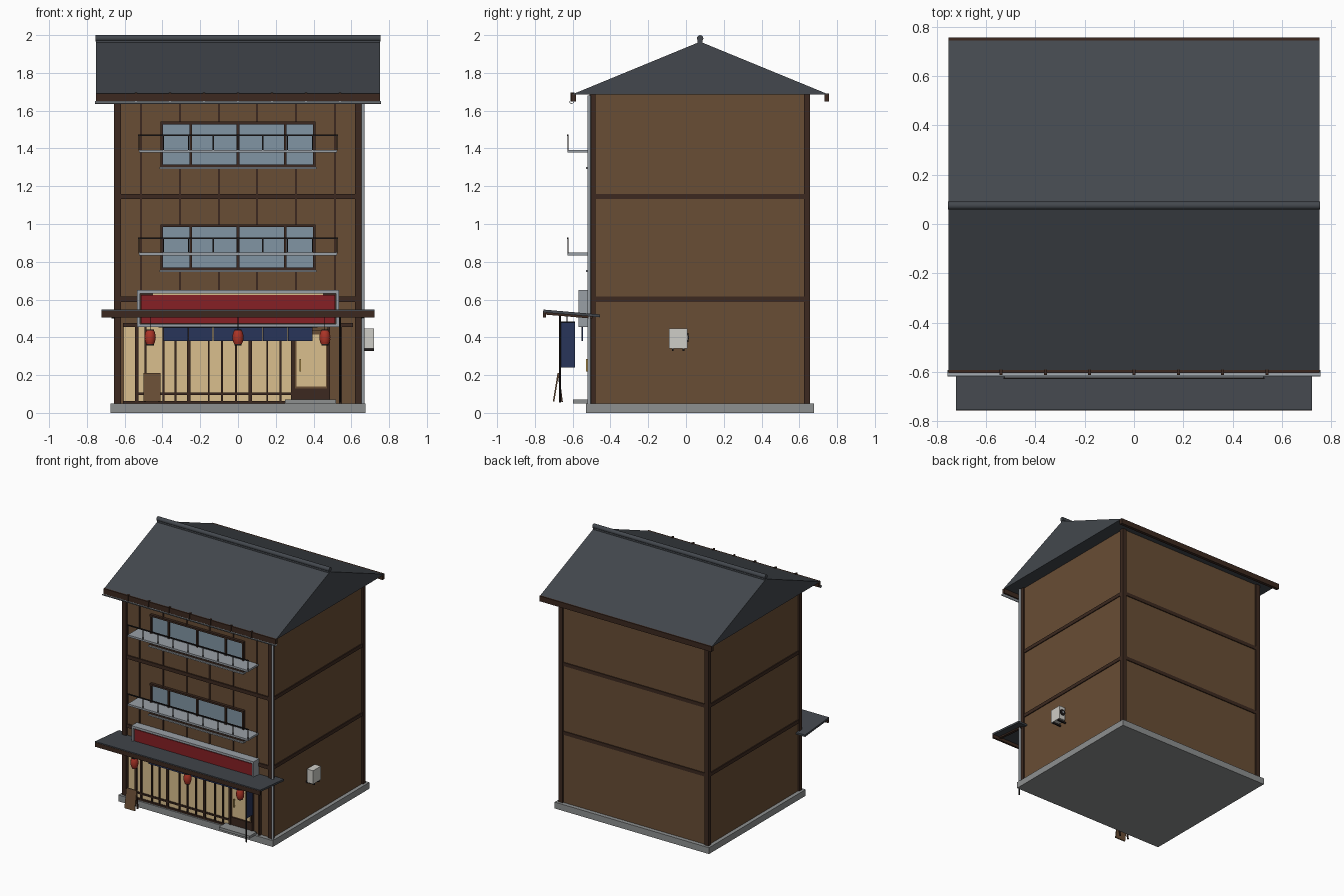
import bpy, bmesh, math
from mathutils import Vector, Matrix

if "Cube" in bpy.data.objects:
    bpy.data.objects.remove(bpy.data.objects["Cube"])

def mat(name, r, g, b):
    m = bpy.data.materials.new(name)
    m.diffuse_color = (r, g, b, 1)
    m.use_nodes = True
    m.node_tree.nodes["Principled BSDF"].inputs["Base Color"].default_value = m.diffuse_color
    return m

WALL = mat("wall_wood", .14, .075, .035)
DARK = mat("dark_wood", .045, .022, .014)
ROOF = mat("roof_slate", .056, .064, .075)
STONE = mat("stone", .27, .28, .28)
METAL = mat("metal", .32, .35, .38)
BLACK = mat("black_iron", .015, .012, .012)
GLASS = mat("window_glass", .22, .30, .37)
CREAM = mat("warm_paper", .70, .52, .27)
RED = mat("sign_red", .24, .014, .018)
LAMP = mat("lantern_red", .42, .035, .02)
NAVY = mat("navy_cloth", .022, .035, .10)
WHITE = mat("off_white", .62, .61, .57)
BRASS = mat("brass", .6, .38, .1)

def finish(name, bm, m, smooth=False):
    bmesh.ops.recalc_face_normals(bm, faces=bm.faces)
    me = bpy.data.meshes.new(name)
    bm.to_mesh(me)
    bm.free()
    me.materials.append(m)
    ob = bpy.data.objects.new(name, me)
    bpy.context.collection.objects.link(ob)
    if smooth:
        bpy.ops.object.select_all(action='DESELECT')
        ob.select_set(True)
        bpy.context.view_layer.objects.active = ob
        bpy.ops.object.shade_smooth_by_angle(angle=math.radians(40))
    return ob

def boxes(name, m, *bounds):
    """One object from boxes given as x0, x1, y0, y1, z0, z1."""
    bm = bmesh.new()
    for a, b, c, d, e, f in bounds:
        M = Matrix.Translation(((a + b) / 2, (c + d) / 2, (e + f) / 2)) @ Matrix.Diagonal((b - a, d - c, f - e, 1))
        bmesh.ops.create_cube(bm, size=1, matrix=M)
    return finish(name, bm, m)

def prism(name, m, profile, spans):
    """Extrude a y-z profile along x for every (x0, x1) span."""
    bm = bmesh.new()
    for x0, x1 in spans:
        f = bm.faces.new([bm.verts.new((x0, y, z)) for y, z in profile])
        g = bmesh.ops.extrude_face_region(bm, geom=[f])['geom']
        bmesh.ops.translate(bm, vec=(x1 - x0, 0, 0), verts=[v for v in g if isinstance(v, bmesh.types.BMVert)])
    return finish(name, bm, m)

def rods(name, m, r, segs, *ends):
    bm = bmesh.new()
    for p, q in ends:
        p, q = Vector(p), Vector(q)
        d = q - p
        M = Matrix.Translation((p + q) / 2) @ d.to_track_quat('Z', 'Y').to_matrix().to_4x4()
        bmesh.ops.create_cone(bm, cap_ends=True, segments=segs, radius1=r, radius2=r, depth=d.length, matrix=M)
    return finish(name, bm, m, segs > 6)

# Foundation and main body
boxes("foundation", STONE, (-.675, .675, -.53, .677, 0, .05))
boxes("body_walls", WALL, (-.645, .645, -.495, .645, .05, 1.685))
boxes("corner_posts", DARK, *[(x - .018, x + .018, y - .016, y + .016, .05, 1.685)
                              for x in (-.638, .638) for y in (-.495, .64)])
boxes("floor_beams", DARK, *[(-.652, .652, -.505, .652, z, z + .028) for z in (.588, 1.132)])
boxes("front_battens", DARK, *[(x - .005, x + .005, -.502, -.49, .6, 1.685)
                               for x in (-.513, -.307, -.1, .1, .307, .513)])

# Gabled roof with ridge, eave boards and front gutter
prism("roof", ROOF, [(-.605, 1.685), (.757, 1.685), (.075, 1.965)], [(-.752, .752)])
rods("ridge_cap", ROOF, .017, 12, ((-.755, .075, 1.983), (.755, .075, 1.983)))
boxes("ridge_base", ROOF, (-.752, .752, .062, .088, 1.955, 1.972))
boxes("eave_boards", DARK, (-.752, .752, -.605, -.582, 1.648, 1.69), (-.752, .752, .733, .757, 1.648, 1.69))
arc = [math.pi + math.pi * i / 8 for i in range(9)]
prism("gutter", METAL, [(-.606 + .013 * math.cos(a), 1.65 + .014 * math.sin(a)) for a in arc] +
      [(-.606 + .010 * math.cos(a), 1.65 + .011 * math.sin(a)) for a in reversed(arc)], [(-.757, .757)])
boxes("gutter_brackets", DARK, *[(.18 * i - .006, .18 * i + .006, -.612, -.59, 1.648, 1.697) for i in range(-3, 4)])
rods("downpipe", METAL, .009, 12, ((.662, -.513, .05), (.662, -.513, 1.68)))

# Upper windows and balconies, one set per floor
for floor, z in (("second", .755), ("third", 1.30)):
    boxes(floor + "_window_glass", GLASS, (-.4, .4, -.505, -.495, z + .01, z + .23))
    boxes(floor + "_window_frame", DARK,
          (-.41, .41, -.517, -.495, z + .228, z + .242), (-.41, .41, -.517, -.495, z, z + .014),
          *[(x - .007, x + .007, -.515, -.495, z, z + .24) for x in (-.403, -.25, 0, .25, .403)])
    boxes(floor + "_window_sill", METAL, (-.415, .415, -.53, -.495, z - .008, z + .002))
    s = z + .078
    boxes(floor + "_balcony_slab", METAL, (-.525, .525, -.628, -.495, s, s + .015))
    boxes(floor + "_balcony_railing", BLACK, (-.53, .53, -.63, -.622, s + .088, s + .096),
          *[(x - .003, x + .003, -.628, -.622, s + .01, s + .09) for x in [-.525 + .13125 * i for i in range(9)]])

# Shop sign: metal surround, light strip and red panel
boxes("sign_frame", METAL, (-.535, .535, -.568, -.5, .632, .65), (-.535, .535, -.568, -.5, .455, .470),
      (-.535, -.52, -.568, -.5, .455, .65), (.52, .535, -.568, -.5, .455, .65))
boxes("sign_back", DARK, (-.52, .52, -.545, -.5, .465, .635))
boxes("sign_light_strip", CREAM, (-.45, .45, -.552, -.545, .625, .631))
boxes("sign_panel", RED, (-.513, .513, -.557, -.545, .474, .623))

# Canopy over the shop front
prism("canopy", ROOF, [(-.755, .532), (-.755, .547), (-.455, .521), (-.455, .506)], [(-.722, .722)])
boxes("canopy_fascia", DARK, (-.722, .722, -.757, -.742, .506, .54))
prism("canopy_rafters", DARK, [(-.742, .52), (-.742, .533), (-.495, .512), (-.495, .499)],
      [(x - .01, x + .01) for x in (-.66, .66)])

# Shop front: lit screens, lattice, door
boxes("shop_screens", CREAM, (-.605, .285, -.503, -.49, .06, .46))
lattice = [-.535, -.49, -.395, -.33, -.26, -.155, -.085, -.01, .065, .155, .225]
boxes("shop_lattice", DARK, *[(x - .005, x + .005, -.515, -.5, .05, .46) for x in lattice],
      *[(x - .009, x + .009, -.518, -.5, .05, .46) for x in (-.535, -.26, .065, .29)],
      (-.61, .29, -.516, -.5, .05, .062), (-.54, .29, -.514, -.5, .096, .108),
      (-.61, .61, -.518, -.5, .455, .475))
boxes("door_leaf", WALL, (.295, .48, -.508, -.49, .06, .44))
boxes("door_pane", CREAM, (.31, .465, -.513, -.5, .14, .415))
boxes("door_frame", DARK, (.475, .487, -.518, -.495, .05, .46), (.535, .55, -.515, -.495, .05, .46),
      (.298, .475, -.514, -.5, .062, .13))
boxes("door_handle", BRASS, (.326, .334, -.53, -.522, .22, .285),
      (.326, .334, -.524, -.512, .225, .232), (.326, .334, -.524, -.512, .273, .28))
boxes("door_step", STONE, (.25, .52, -.597, -.51, .05, .07))

# Split curtain on a rod
boxes("entrance_curtain", NAVY, *[(-.395 + .132 * i, -.266 + .132 * i, -.553, -.546, .38, .456) for i in range(6)])
rods("curtain_rod", DARK, .005, 8, ((-.42, -.55, .457), (.42, -.55, .457)))

# Paper lanterns with ribs, caps and cords
lamp_x = (-.465, 0, .46)
for i, x in enumerate(lamp_x):
    bm = bmesh.new()
    rings = []
    for k in range(13):
        t = k / 12 * 2 - 1
        r = .03 * math.sqrt(1 - .5 * t * t) - (.002 if k % 2 else 0)
        rings.append([bm.verts.new((x + r * math.cos(a), -.63 + r * math.sin(a), .4 + .036 * t))
                      for a in [math.tau * j / 16 for j in range(16)]])
    for lo, hi in zip(rings, rings[1:]):
        for j in range(16):
            bm.faces.new((lo[j], lo[j - 1], hi[j - 1], hi[j]))
    finish("lantern_%d" % (i + 1), bm, LAMP, True)
rods("lantern_caps", BLACK, .019, 16, *[((x, -.63, z), (x, -.63, z + .008)) for x in lamp_x for z in (.358, .434)])
rods("lantern_cords", BLACK, .002, 6, *[((x, -.63, .44), (x, -.63, .53)) for x in lamp_x])

# Upright banner beside the door
rods("banner_pole", BLACK, .005, 8, ((.54, -.667, .055), (.54, -.667, .525)))
rods("banner_arm", BLACK, .003, 8, ((.54, -.667, .482), (.54, -.587, .482)))
boxes("banner_cloth", NAVY, (.538, .542, -.665, -.587, .24, .482))

# Folding street board
prism("street_board_front", WALL, [(-.705, .06), (-.697, .06), (-.672, .212), (-.68, .212)], [(-.5, -.41)])
prism("street_board_legs", DARK, [(-.66, .058), (-.652, .058), (-.672, .212), (-.68, .212)],
      [(-.498, -.486), (-.424, -.412)])

# Air-conditioner unit on the right wall
boxes("cooling_unit", WHITE, (.665, .72, -.09, .007, .34, .446))
rods("cooling_fan_ring", BLACK, .024, 20, ((.692, .005, .398), (.692, .012, .398)))
rods("cooling_fan_hub", METAL, .008, 12, ((.692, .01, .398), (.692, .015, .398)))
boxes("cooling_bracket", BLACK, (.645, .72, -.075, -.065, .328, .34), (.645, .72, -.018, -.008, .328, .34),
      (.645, .668, -.06, -.05, .36, .43))
